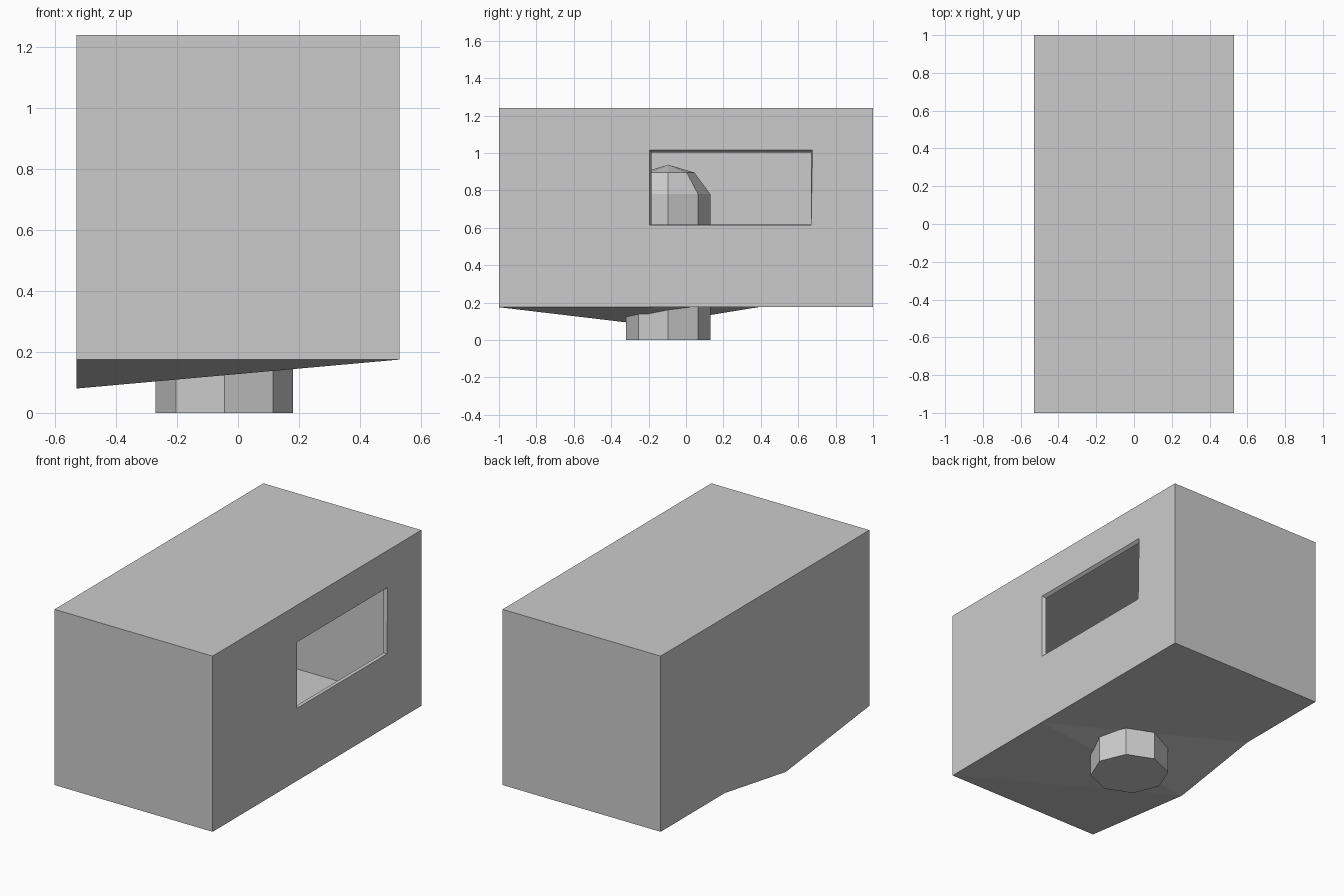
import bpy, bmesh
from math import cos, sin, pi

if "Cube" in bpy.data.objects:
    bpy.data.objects.remove(bpy.data.objects["Cube"])

W, BOT, TOP, SAG = 0.53, 0.175, 1.24, 0.08


def finish(name, bm, recalc=False):
    if recalc:
        bmesh.ops.recalc_face_normals(bm, faces=bm.faces)
    me = bpy.data.meshes.new(name)
    bm.to_mesh(me)
    bm.free()
    ob = bpy.data.objects.new(name, me)
    bpy.context.collection.objects.link(ob)
    return ob


# hollow thin-walled housing
bm = bmesh.new()
v = lambda x, y, z: bm.verts.new((x, y, z))
ys = [-1, -0.2, 0.385, 1]
left = [v(-W, y, SAG if y == -0.2 else BOT) for y in ys]
right = [v(W, y, BOT) for y in ys]
tl = [v(-W, -1, TOP), v(-W, 1, TOP)]
tr = [v(W, -1, TOP), v(W, 1, TOP)]
bm.faces.new([tl[0], tr[0], tr[1], tl[1]])
bm.faces.new([left[0], right[0], tr[0], tl[0]])
bm.faces.new([right[3], left[3], tl[1], tr[1]])
wall = bm.faces.new([tl[1]] + left[::-1] + [tl[0]])
bmesh.ops.triangulate(bm, faces=[wall])

# underside sagging towards the left edge
bm.faces.new([left[0], left[1], right[0]])
bm.faces.new([left[1], right[1], right[0]])
bm.faces.new([left[1], left[2], right[1]])
bm.faces.new([left[2], right[2], right[1]])
bm.faces.new([left[2], left[3], right[3], right[2]])

# right wall around the window, with a tapered lip going inwards
outer = [v(W, -0.194, 0.615), v(W, 0.669, 0.615), v(W, 0.677, 1.016), v(W, -0.194, 1.016)]
inner = [v(W - 0.02, y, z) for y, z in
         ((-0.184, 0.617), (0.667, 0.617), (0.667, 1.003), (-0.184, 1.003))]
bm.faces.new(right + [outer[1], outer[0]])
bm.faces.new([right[3], tr[1], outer[2], outer[1]])
bm.faces.new([tr[1], tr[0], outer[3], outer[2]])
bm.faces.new([tr[0], right[0], outer[0], outer[3]])
for i in range(4):
    j = (i + 1) % 4
    bm.faces.new([outer[i], outer[j], inner[j], inner[i]])
finish("housing", bm, True)

# octagonal post with a domed top, pushed up through the underside
bm = bmesh.new()
CX, CY = -0.045, -0.095
rings = []
for r, z in ((0.225, 0.0), (0.225, 0.78), (0.14, 0.895)):
    rings.append([bm.verts.new((CX + r * cos(k * pi / 4), CY + r * sin(k * pi / 4), z))
                  for k in range(8)])
tip = bm.verts.new((CX, CY, 0.937))
bm.faces.new(rings[0][::-1])
for k in range(8):
    n = (k + 1) % 8
    for a, b in zip(rings, rings[1:]):
        bm.faces.new([a[k], a[n], b[n], b[k]])
    bm.faces.new([rings[2][k], rings[2][n], tip])
finish("post", bm, True)
